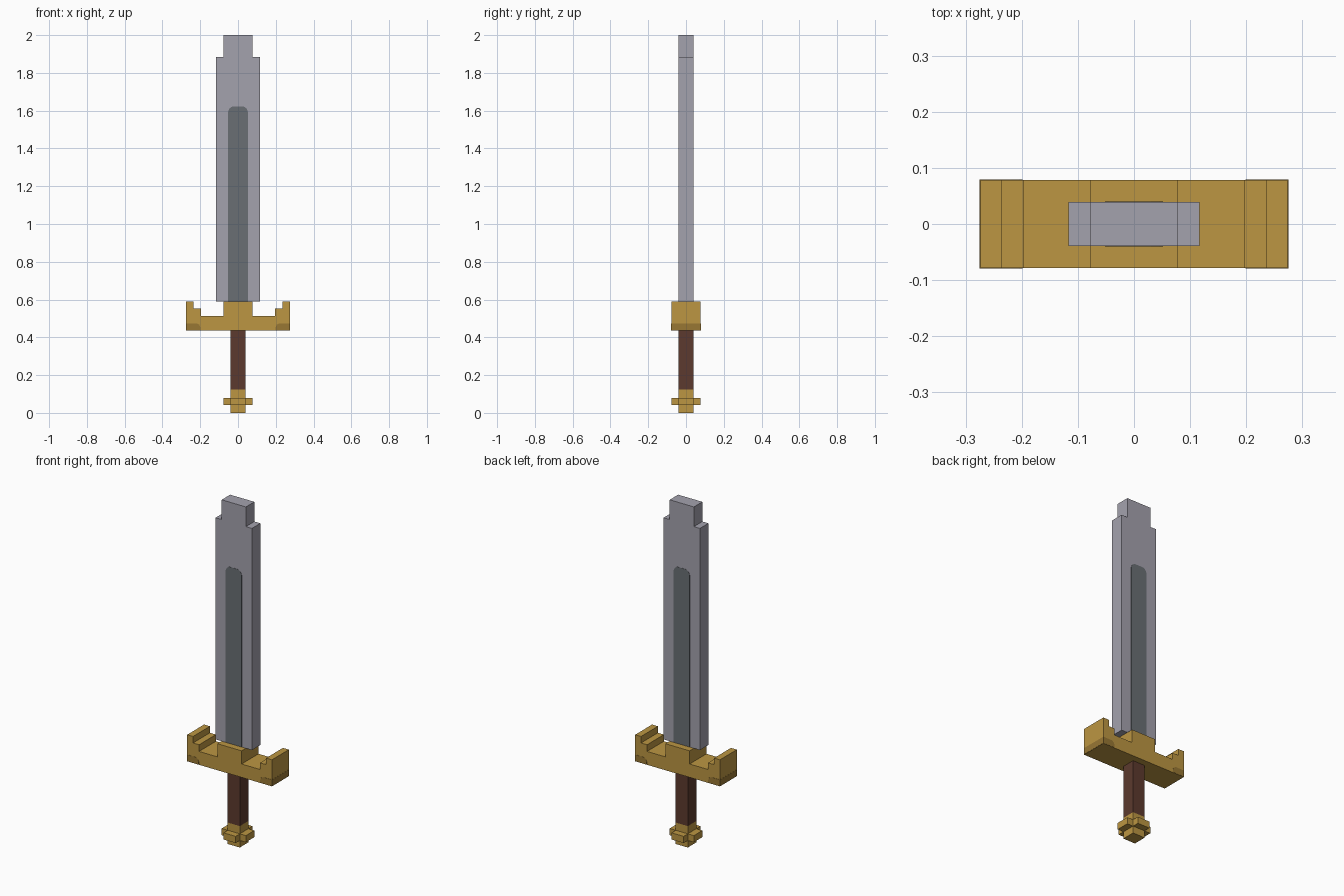
import bpy
import bmesh

cube = bpy.data.objects.get("Cube")
if cube:
    bpy.data.objects.remove(cube, do_unlink=True)


def material(name, rgb):
    # convert 0-255 display values to linear
    lin = [((c / 255 + 0.055) / 1.055) ** 2.4 for c in rgb]
    mat = bpy.data.materials.new(name)
    mat.use_nodes = True
    mat.diffuse_color = (*lin, 1)
    mat.node_tree.nodes["Principled BSDF"].inputs["Base Color"].default_value = (*lin, 1)
    return mat


steel = material("steel", (164, 162, 174))
dark_steel = material("dark steel", (106, 111, 116))
gold = material("gold", (188, 150, 66))
dark_gold = material("dark gold", (152, 119, 52))
leather = material("brown leather", (92, 58, 46))


def extrude_profile(name, points, y0, y1, mat):
    """Extrude an outline in x and z from y0 to y1."""
    bm = bmesh.new()
    face = bm.faces.new([bm.verts.new((x, y0, z)) for x, z in points])
    ext = bmesh.ops.extrude_face_region(bm, geom=[face])
    verts = [v for v in ext["geom"] if isinstance(v, bmesh.types.BMVert)]
    bmesh.ops.translate(bm, verts=verts, vec=(0, y1 - y0, 0))
    bmesh.ops.recalc_face_normals(bm, faces=bm.faces)
    mesh = bpy.data.meshes.new(name)
    bm.to_mesh(mesh)
    bm.free()
    mesh.materials.append(mat)
    obj = bpy.data.objects.new(name, mesh)
    bpy.context.collection.objects.link(obj)
    return obj


def mirrored(half):
    """Complete a right-hand outline with its mirror image."""
    return half + [(-x, z) for x, z in reversed(half)]


def block(name, hx, hy, z0, z1, mat):
    return extrude_profile(name, mirrored([(hx, z0), (hx, z1)]), -hy, hy, mat)


# Blade with stepped tip
T = 0.039
W = 0.078
extrude_profile("blade", mirrored([(0.117, 0.59), (0.117, 1.885), (W, 1.885), (W, 2.0)]),
                -T, T, steel)

# Dark round-topped strip on both blade faces
strip = mirrored([(0.052, 0.591), (0.052, 1.595), (0.045, 1.612), (0.03, 1.622)])
for side, s in (("front", -1), ("back", 1)):
    extrude_profile("blade_strip_" + side, strip, s * (T - 0.001), s * (T + 0.001), dark_steel)

# Crossguard with stepped, raised ends
guard = mirrored([(0.274, 0.435), (0.274, 0.59), (0.236, 0.59), (0.236, 0.552),
                  (0.197, 0.552), (0.197, 0.513), (W, 0.513), (W, 0.59)])
extrude_profile("crossguard", guard, -W, W, gold)

# Darker wrap on the lower corners of the crossguard
for side, s in (("left", 1), ("right", -1)):
    wrap = [(0.275, 0.436), (0.275, 0.474), (0.218, 0.474), (0.205, 0.467), (0.199, 0.453), (0.199, 0.436)]
    extrude_profile("guard_wrap_" + side, [(s * x, z) for x, z in wrap],
                    -W - 0.001, W + 0.001, dark_gold)

# Grip and pommel, with a plus-shaped collar
block("grip", T, T, 0.125, 0.435, leather)
block("pommel", T, T, 0, 0.125, gold)
for side, s in (("left", 1), ("right", -1)):
    extrude_profile("pommel_arm_" + side,
                    [(s * T, 0.041), (s * W, 0.041), (s * W, 0.08), (s * T, 0.08)], -T, T, gold)
for side, s in (("front", -1), ("back", 1)):
    extrude_profile("pommel_arm_" + side, mirrored([(T, 0.041), (T, 0.08)]), s * T, s * W, gold)
